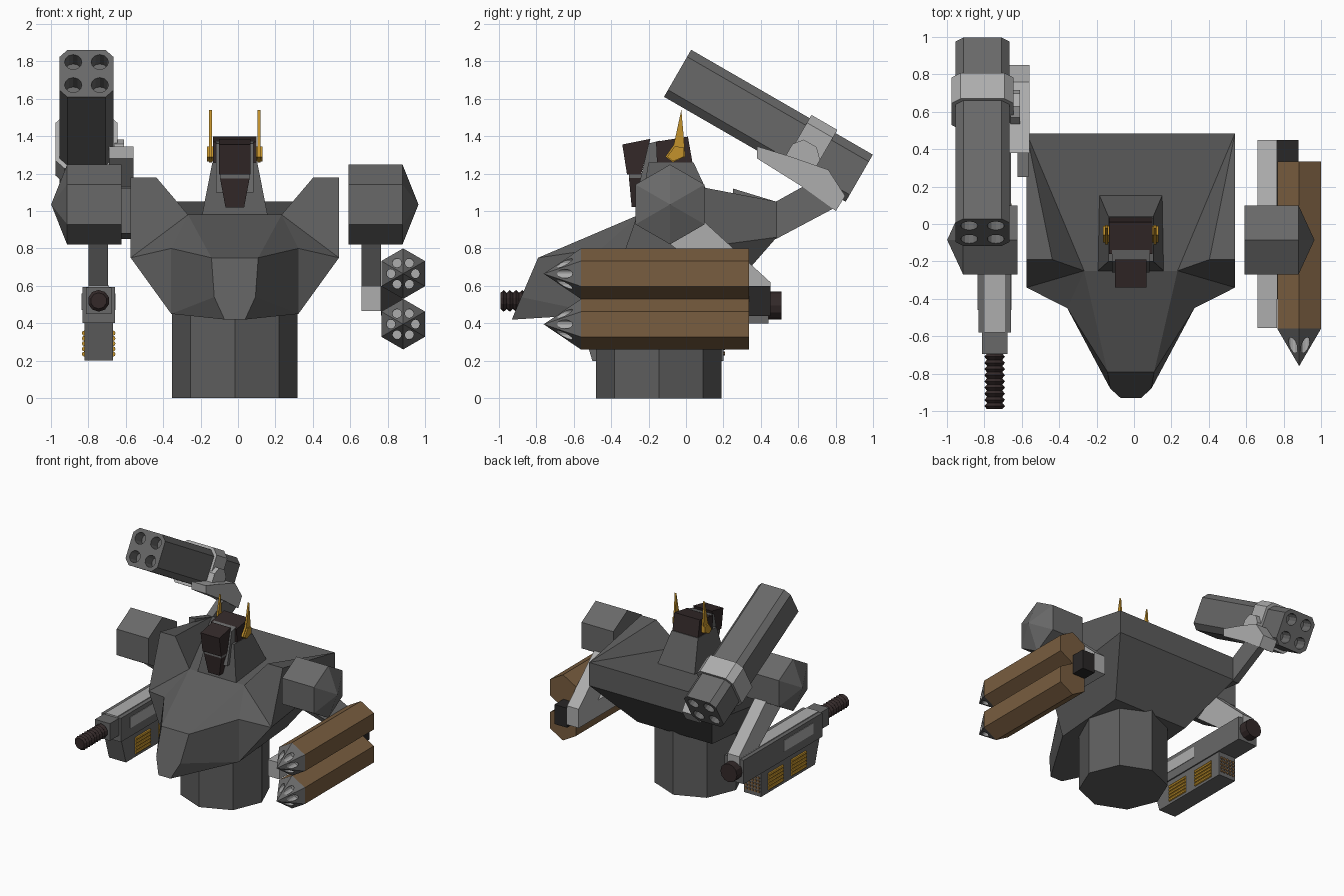
import bpy
import bmesh
import math
from mathutils import Matrix, Vector

default_cube = bpy.data.objects.get("Cube")
if default_cube:
    bpy.data.objects.remove(default_cube, do_unlink=True)

MIDDLE = -0.017  # the body's centre line


def material(name, red, green, blue):
    made = bpy.data.materials.new(name)
    made.use_nodes = True
    made.diffuse_color = (red, green, blue, 1)
    shader = next(n for n in made.node_tree.nodes if n.type == 'BSDF_PRINCIPLED')
    shader.inputs["Base Color"].default_value = (red, green, blue, 1)
    return made


dark_grey = material("dark grey", .11, .11, .11)
mid_grey = material("mid grey", .14, .14, .14)
light_grey = material("light grey", .42, .42, .42)
brown = material("brown", .19, .11, .05)
brown_black = material("brown black", .033, .022, .022)
black = material("black", .022, .02, .02)
gold = material("gold", .55, .29, .025)
bronze = material("bronze", .24, .13, .05)


def build(name, verts, faces, mat):
    bm = bmesh.new()
    points = [bm.verts.new(v) for v in verts]
    for face in faces:
        bm.faces.new([points[i] for i in face])
    bmesh.ops.remove_doubles(bm, verts=bm.verts, dist=1e-5)
    bmesh.ops.recalc_face_normals(bm, faces=bm.faces)
    mesh = bpy.data.meshes.new(name)
    bm.to_mesh(mesh)
    bm.free()
    mesh.materials.append(mat)
    obj = bpy.data.objects.new(name, mesh)
    bpy.context.scene.collection.objects.link(obj)
    return obj


def loft(name, rings, mat):
    n = len(rings[0])
    verts = [p for ring in rings for p in ring]
    faces = [list(range(n)), list(range(len(verts) - n, len(verts)))]
    for r in range(len(rings) - 1):
        for i in range(n):
            j = (i + 1) % n
            faces.append([r * n + i, r * n + j, r * n + n + j, r * n + n + i])
    return build(name, verts, faces, mat)


def place(axis, along, a, b):
    return {'x': (along, a, b), 'y': (a, along, b), 'z': (a, b, along)}[axis]


def prism(name, axis, lo, hi, outline, mat):
    return loft(name, [[place(axis, s, a, b) for a, b in outline] for s in (lo, hi)], mat)


def box(name, x, y, z, mat):
    outline = [(x[0], y[0]), (x[1], y[0]), (x[1], y[1]), (x[0], y[1])]
    return prism(name, 'z', z[0], z[1], outline, mat)


def lathe(name, axis, centre, profile, sides, mat, turn=90):
    rings = []
    for s, radius in profile:
        ring = []
        for i in range(sides):
            t = math.radians(turn) + math.tau * i / sides
            ring.append(place(axis, s, centre[0] + radius * math.cos(t),
                              centre[1] + radius * math.sin(t)))
        rings.append(ring)
    return loft(name, rings, mat)


def drill(obj, axis, centres, lo, hi, radius, mat):
    for centre in centres:
        cutter = lathe("hole_cutter", axis, centre, [(lo, radius), (hi, radius)], 12, mat)
        mod = obj.modifiers.new("hole", 'BOOLEAN')
        mod.operation = 'DIFFERENCE'
        mod.solver = 'EXACT'
        mod.material_mode = 'TRANSFER'
        mod.object = cutter
        graph = bpy.context.evaluated_depsgraph_get()
        cut = bpy.data.meshes.new_from_object(obj.evaluated_get(graph))
        obj.modifiers.clear()
        obj.data = cut
        bpy.data.objects.remove(cutter, do_unlink=True)


# Waist and faceted torso; capitals are the mirrored corners
lathe("waist", 'z', (MIDDLE, -.145), [(0, .335), (.52, .335)], 8, dark_grey)
corners = {
    'a': (.055, -.93, .42), 'm': (.11, -.88, .54), 'b': (.125, -.79, .75),
    'c': (.34, -.45, .80), 'd': (.25, -.25, .98), 'e': (.42, -.19, 1.18),
    'f': (.557, -.19, 1.18), 'g': (.557, -.34, .75), 'h': (.557, .485, 1.05),
    'i': (.557, .485, .86), 'j': (.34, -.45, .45), 'k': (.34, .17, .50),
}
keys = list(corners) + [k.upper() for k in corners]
verts = [(MIDDLE + s * x, y, z) for s in (1, -1) for x, y, z in corners.values()]
sides = "cbmj maj bdc efgd cdg cgj gikj fhig dhe ehf".split()
spans = "bBMm mMAa bBDd hHIi iIKk aAJj jJKk dDHh".split()
faces = sides + [f.upper() for f in sides] + spans
build("torso", verts, [[keys.index(k) for k in f] for f in faces], dark_grey)

# Shoulder pads and bent upper arms
for side, s in (("left", 1), ("right", -1)):
    lathe(side + "_shoulder_pad", 'x', (-.085, 1.035),
          [(MIDDLE + s * .607, .213), (MIDDLE + s * .897, .213), (MIDDLE + s * .982, 0)],
          6, mid_grey)
    prism(side + "_upper_arm", 'x', MIDDLE + s * .677, MIDDLE + s * .782,
          [(.1, .94), (.45, .62), (.45, .54), (.28, .54), (-.12, .85), (-.12, .94)], light_grey)

# Left forearm with twin rocket pods
box("left_forearm", (.66, .765), (-.555, .45), (.465, .6), light_grey)
box("pod_bracket", (.765, .88), (-.4, .45), (.44, .6), black)
for level, z in (("upper", .665), ("lower", .395)):
    lathe(level + "_rocket_pod", 'y', (.883, z), [(-.56, .135), (.335, .135)], 6, brown)
    tip = lathe(level + "_pod_tip", 'y', (.883, z), [(-.76, 0), (-.56, .135)], 6, mid_grey)
    ring = [(.883 + .066 * math.cos(k * math.pi / 3), z + .066 * math.sin(k * math.pi / 3))
            for k in range(6)]
    drill(tip, 'y', ring, -.8, -.585, .024, light_grey)

# Right forearm cannon
GUN = -.745
box("cannon_body", (GUN - .087, GUN + .087), (-.58, .44), (.4, .595), mid_grey)
box("cannon_top_rail", (GUN - .055, GUN + .055), (-.58, .44), (.59, .602), light_grey)
box("cannon_nozzle", (GUN - .068, GUN + .068), (-.695, -.57), (.45, .59), mid_grey)
ridges = [(-.99 + .0165 * i, .058 if i % 2 else .043) for i in range(19)]
lathe("cannon_barrel", 'y', (GUN, .52), ridges, 10, brown_black)
lathe("cannon_rear_cap", 'y', (GUN, .495), [(.43, .075), (.51, .075)], 12, brown_black)
prism("magazine", 'x', GUN - .077, GUN + .077,
      [(.2, .2), (.2, .4), (-.56, .4), (-.5, .2)], mid_grey)
for s in (-1, 1):
    box("cannon_slot", (GUN + s * .086, GUN + s * .091), (-.46, -.08), (.47, .56), light_grey)
    for start in (-.08, -.38):
        for row in range(5):
            lathe("shell", 'y', (GUN + s * .076, .235 + row * .028),
                  [(start, .014), (start + .19, .014)], 8, gold)
for column in range(5):
    for row in range(5):
        lathe("shell_end", 'y', (GUN - .056 + column * .028, .24 + row * .028),
              [(.19, .011), (.208, .011)], 6, bronze)


# Missile launcher, made level and then tilted
def chamfered(half, cut):
    loop = [(half, half - cut), (half - cut, half)]
    loop += [(-x, z) for x, z in reversed(loop)]
    return loop + [(-x, -z) for x, z in loop]


tilt = Matrix.Translation(Vector((-.81, .44, 1.455))) @ Matrix.Rotation(math.radians(-30), 4, 'X')
tube = prism("launcher_tube", 'y', -.56, .56, chamfered(.145, .043), mid_grey)
holes = [(x, z) for x in (-.071, .071) for z in (-.071, .071)]
drill(tube, 'y', holes, -.7, -.46, .046, mid_grey)
drill(tube, 'y', holes, .46, .7, .046, mid_grey)
band = prism("launcher_band", 'y', .17, .33, chamfered(.165, .048), light_grey)
pivot = prism("launcher_pivot", 'x', .15, .2,
              [(.16, -.16), (.16, -.02), (.2, .03), (.28, .03), (.33, -.02), (.33, -.16)],
              light_grey)
for part in (tube, band, pivot):
    part.data.transform(tilt)
prism("launcher_mount", 'x', -.69, -.558,
      [(.38, 1.28), (.38, 1.345), (.56, 1.29), (.76, 1.22), (.85, 1.08), (.8, 1.0), (.62, 1.13)],
      light_grey)
prism("launcher_strut", 'x', -.622, -.565,
      [(.25, .88), (.25, 1.12), (.48, 1.05), (.66, 1.15), (.8, 1.02), (.48, .85)], mid_grey)


# Head with collar, helmet, snout, chin and horns
def rectangle(half, front, back, z):
    return [(MIDDLE - half, front, z), (MIDDLE + half, front, z),
            (MIDDLE + half, back, z), (MIDDLE - half, back, z)]


def head_part(name, half, outline, mat):
    return prism(name, 'x', MIDDLE - half, MIDDLE + half, outline, mat)


loft("collar", [rectangle(.175, -.25, .17, .98), rectangle(.12, -.2, .04, 1.26)], dark_grey)
head_part("helmet", .116, [(-.16, 1.37), (.01, 1.397), (.045, 1.2), (-.15, 1.15)], brown_black)
head_part("cheeks", .1, [(-.2, 1.36), (-.14, 1.375), (-.17, 1.1), (-.26, 1.1)], mid_grey)
head_part("snout", .085, [(-.34, 1.355), (-.19, 1.385), (-.24, 1.195), (-.315, 1.195)], brown_black)
head_part("jaw_strip", .08, [(-.305, 1.2), (-.2, 1.2), (-.2, 1.175), (-.305, 1.175)], mid_grey)
loft("chin", [rectangle(.05, -.29, -.2, 1.02), rectangle(.08, -.305, -.2, 1.18)], brown_black)
for s in (-1, 1):
    prism("horn", 'x', MIDDLE + s * .122, MIDDLE + s * .137,
          [(-.11, 1.29), (-.065, 1.355), (-.025, 1.54), (-.01, 1.37), (-.005, 1.29), (-.07, 1.26)],
          gold)
    prism("horn_base", 'x', MIDDLE + s * .11, MIDDLE + s * .148,
          [(-.1, 1.29), (-.06, 1.345), (-.01, 1.34), (-.01, 1.29), (-.07, 1.265)], gold)
